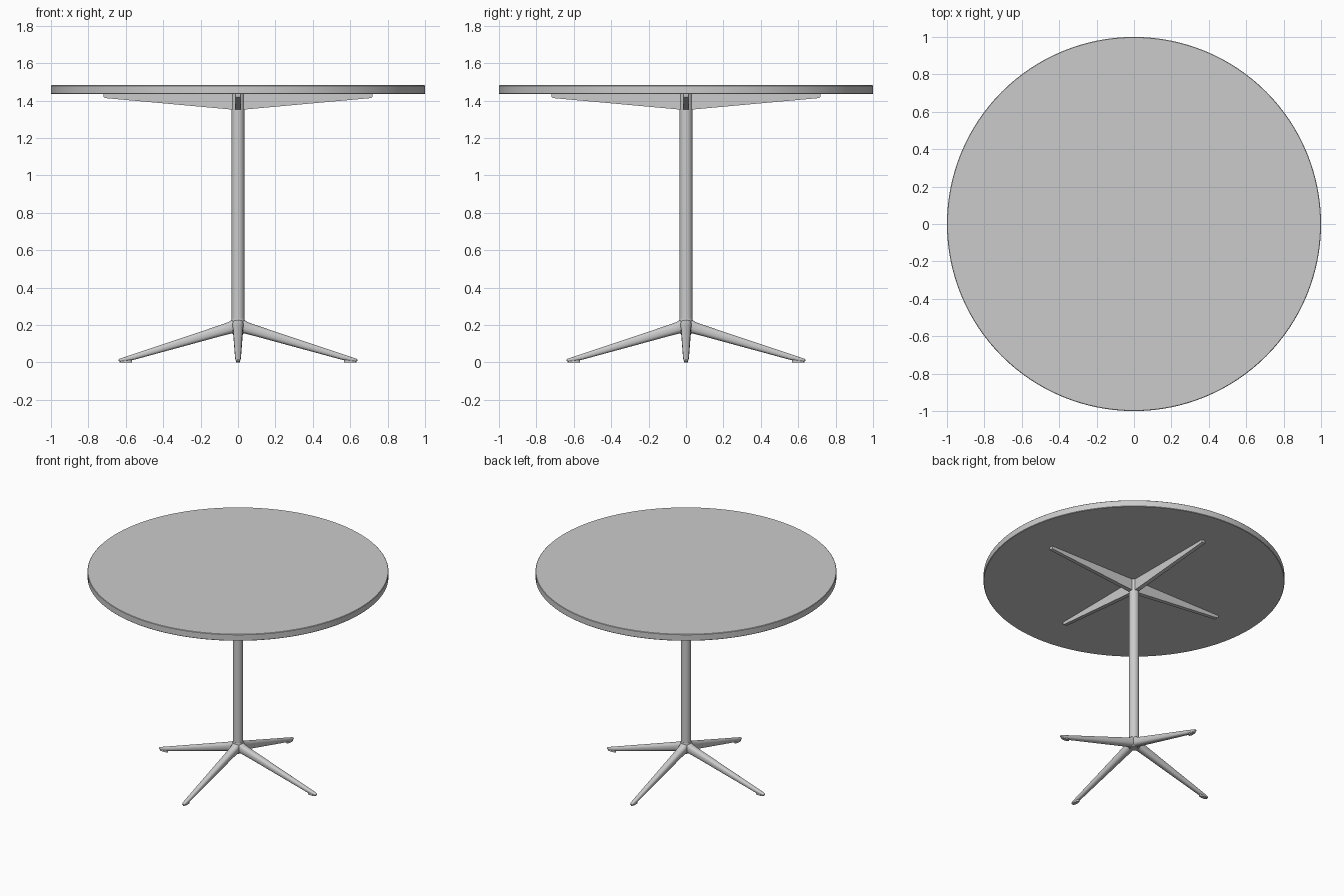
import bpy, bmesh, math
from mathutils import Matrix

cube = bpy.data.objects.get("Cube")
if cube:
    bpy.data.objects.remove(cube, do_unlink=True)

grey = bpy.data.materials.new("light_grey")
grey.use_nodes = True
grey.diffuse_color = (0.6, 0.6, 0.6, 1)
grey.node_tree.nodes["Principled BSDF"].inputs["Base Color"].default_value = (0.6, 0.6, 0.6, 1)


def finish(name, bm, angle=35):
    bmesh.ops.recalc_face_normals(bm, faces=bm.faces[:])
    mesh = bpy.data.meshes.new(name)
    bm.to_mesh(mesh)
    bm.free()
    mesh.materials.append(grey)
    ob = bpy.data.objects.new(name, mesh)
    bpy.context.collection.objects.link(ob)
    bpy.ops.object.select_all(action="DESELECT")
    ob.select_set(True)
    bpy.context.view_layer.objects.active = ob
    bpy.ops.object.shade_smooth_by_angle(angle=math.radians(angle))
    return ob


def skin(bm, rings):
    """Bridge successive closed rings of points and cap both ends."""
    loops = [[bm.verts.new(p) for p in ring] for ring in rings]
    n = len(loops[0])
    for a, b in zip(loops, loops[1:]):
        for i in range(n):
            j = (i + 1) % n
            bm.faces.new((a[i], a[j], b[j], b[i]))
    bm.faces.new(loops[0])
    bm.faces.new(loops[-1])


def lathe(name, profile, sides):
    bm = bmesh.new()
    turn = [2 * math.pi * i / sides for i in range(sides)]
    skin(bm, [[(r * math.cos(t), r * math.sin(t), z) for t in turn] for r, z in profile])
    return finish(name, bm)


def four_around(name, build):
    """Build one radial part along +x and repeat it on each axis."""
    for k, side in enumerate(("left", "back", "right", "front")):
        bm = bmesh.new()
        build(bm)
        bm.transform(Matrix.Rotation(k * math.pi / 2, 4, "Z"))
        finish(f"{side}_{name}", bm)


# Round top and central post
lathe("table_top", [(0.997, 1.434), (1, 1.437), (1, 1.479), (0.997, 1.482)], 128)
lathe("post", [(0.034, 0.16), (0.034, 1.434)], 40)
lathe("hub", [(0.028, 0.153), (0.035, 0.16), (0.038, 0.19), (0.038, 0.215),
              (0.035, 0.235)], 40)


# Tapered bracket under the top, with a rounded lower tip
def bracket(bm):
    outline = [(0, 1.434), (0.72, 1.434), (0.72, 1.423), (0.716, 1.416),
               (0.707, 1.413), (0, 1.349)]
    skin(bm, [[(x, s * (0.016 - 0.004 * x), z) for x, z in outline] for s in (-1, 1)])


four_around("bracket", bracket)


# Sloping leg: rounded section that shrinks towards the foot
def leg(bm):
    sections = [(0, 0.156, 0.24, 0.03), (0.03, 0.156, 0.23, 0.03),
                (0.05, 0.151, 0.216, 0.029), (0.1, 0.138, 0.198, 0.027),
                (0.35, 0.07, 0.114, 0.021), (0.56, 0.013, 0.044, 0.016),
                (0.61, 0.005, 0.027, 0.014), (0.63, 0.005, 0.021, 0.011),
                (0.639, 0.008, 0.016, 0.005)]
    rings = []
    for x, low, high, half in sections:
        ring = []
        for i in range(24):
            c, s = math.cos(i * math.pi / 12), math.sin(i * math.pi / 12)
            soft = lambda v: math.copysign(abs(v) ** 0.8, v)
            ring.append((x, half * soft(c), (low + high) / 2 + (high - low) / 2 * soft(s)))
        rings.append(ring)
    skin(bm, rings)


four_around("leg", leg)


# Thin glide pad under each foot
def glide(bm):
    mat = Matrix.Translation((0.6, 0, 0.006)) @ Matrix.Diagonal((0.033, 0.012, 1, 1))
    bmesh.ops.create_cone(bm, cap_ends=True, segments=24, radius1=1, radius2=1,
                          depth=0.012, matrix=mat)


four_around("glide", glide)
